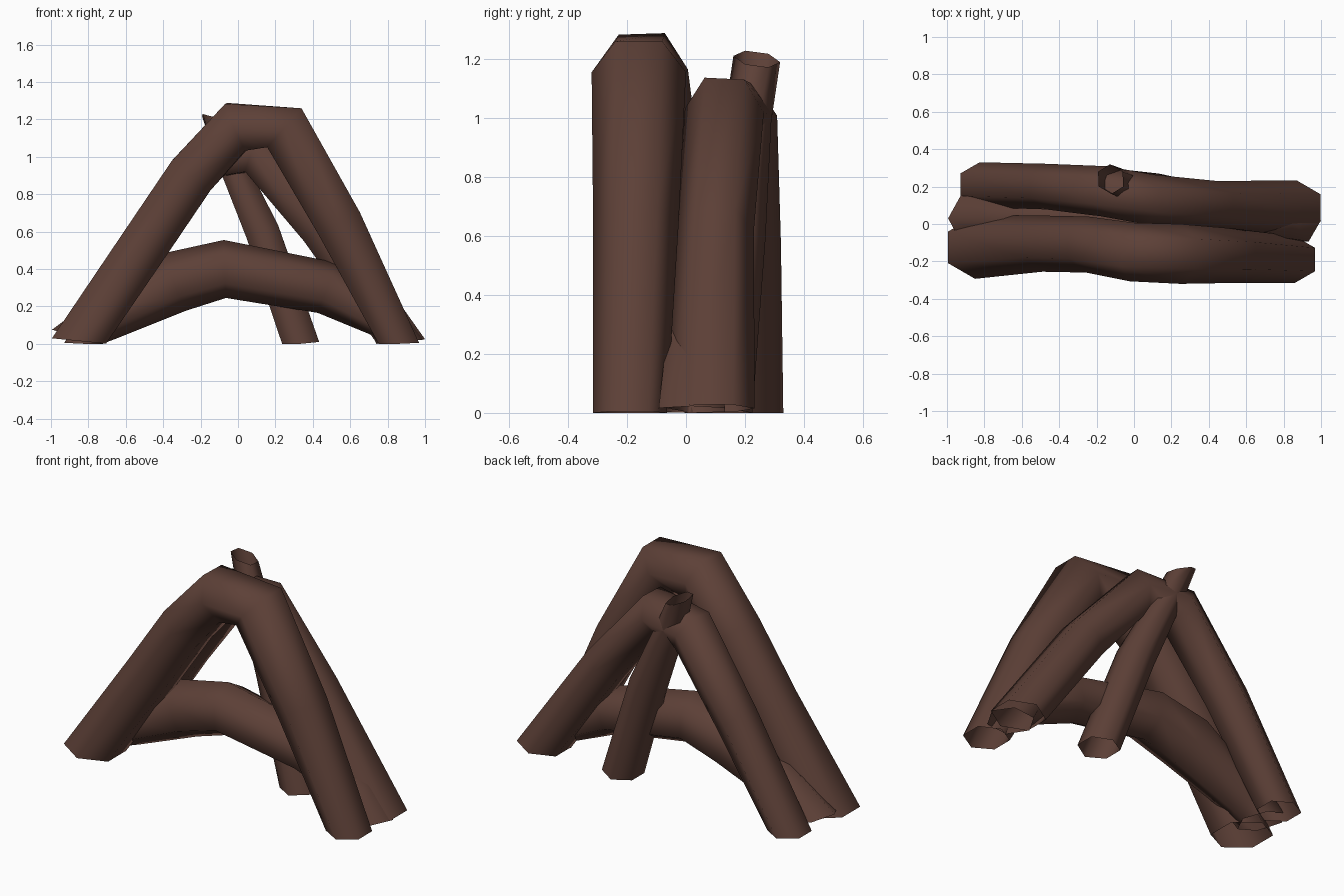
import bpy, bmesh, math
from mathutils import Vector

if "Cube" in bpy.data.objects:
    bpy.data.objects.remove(bpy.data.objects["Cube"])

bark = bpy.data.materials.new("dark_brown_bark")
bark.diffuse_color = (0.109, 0.051, 0.038, 1)
bark.use_nodes = True
bark.node_tree.nodes["Principled BSDF"].inputs["Base Color"].default_value = bark.diffuse_color

SIDES = 6


def root(name, rings, start_dir, end_dir, twist=0.0):
    """Open six-sided tube through (x, y, z, radius[, tangent]) rings."""
    pts = [Vector(r[:3]) for r in rings]
    bm = bmesh.new()
    loops = []
    for i, p in enumerate(pts):
        if i == 0:
            t = Vector(start_dir)
        elif i == len(pts) - 1:
            t = Vector(end_dir)
        elif len(rings[i]) > 4:
            t = Vector(rings[i][4])
        else:
            t = (p - pts[i - 1]).normalized() + (pts[i + 1] - p).normalized()
        t.normalize()
        side = Vector((0, 1, 0))
        side = (side - t * side.dot(t)).normalized()
        out = t.cross(side)
        loop = []
        for k in range(SIDES):
            a = 2 * math.pi * k / SIDES + twist
            v = p + (side * math.cos(a) + out * math.sin(a)) * rings[i][3]
            v.z = max(v.z, 0)          # feet rest on the ground
            loop.append(bm.verts.new(v))
        loops.append(loop)
    for a, b in zip(loops, loops[1:]):
        for k in range(SIDES):
            n = (k + 1) % SIDES
            bm.faces.new((a[k], a[n], b[n], b[k])).smooth = True
    # make sure the open tube faces outward
    f = bm.faces[:][0]
    f.normal_update()
    mid = (pts[0] + pts[1]) / 2
    if f.normal.dot(f.calc_center_median() - mid) < 0:
        bmesh.ops.reverse_faces(bm, faces=bm.faces[:])
    me = bpy.data.meshes.new(name)
    bm.to_mesh(me)
    bm.free()
    me.materials.append(bark)
    ob = bpy.data.objects.new(name, me)
    bpy.context.collection.objects.link(ob)
    return ob


# tall arch at the front
root("front_arch_root", [
    (-0.85, -0.125, 0.015, 0.168), (-0.49, -0.105, 0.545, 0.15),
    (-0.25, -0.11, 0.90, 0.15),
    (-0.01, -0.15, 1.16, 0.157), (0.248, -0.16, 1.155, 0.16, (0.75, 0, -0.66)),
    (0.54, -0.17, 0.645, 0.145), (0.86, -0.19, 0.0, 0.125)],
    (0.1, 0, 1), (0.05, 0, -1))

# slightly lower arch at the back
root("back_arch_root", [
    (-0.825, 0.21, 0.0, 0.12), (-0.47, 0.20, 0.57, 0.122),
    (-0.16, 0.175, 1.0, 0.135), (0.09, 0.13, 1.025, 0.135),
    (0.44, 0.10, 0.62, 0.13), (0.87, 0.085, 0.015, 0.148)],
    (0.05, 0, 1), (0.1, 0, -1))

# low thick arch in the middle, turned so an edge points down
root("low_arch_root", [
    (-0.86, 0.03, 0.035, 0.14), (-0.72, 0.03, 0.13, 0.122),
    (-0.34, 0.02, 0.33, 0.165), (-0.07, 0.015, 0.40, 0.155),
    (0.475, 0.01, 0.30, 0.143), (0.785, 0.015, 0.125, 0.105),
    (0.87, 0.02, 0.01, 0.13)],
    (0.3, 0, 1), (0.1, 0, -1), math.radians(30))

# thin leaning strut at the back
root("leaning_strut_root", [
    (0.335, 0.11, 0.0, 0.115), (0.13, 0.165, 0.6, 0.105),
    (-0.05, 0.21, 1.0, 0.08), (-0.125, 0.24, 1.20, 0.08)],
    (-0.1, 0, 1), (0.35, 0.15, 1))
